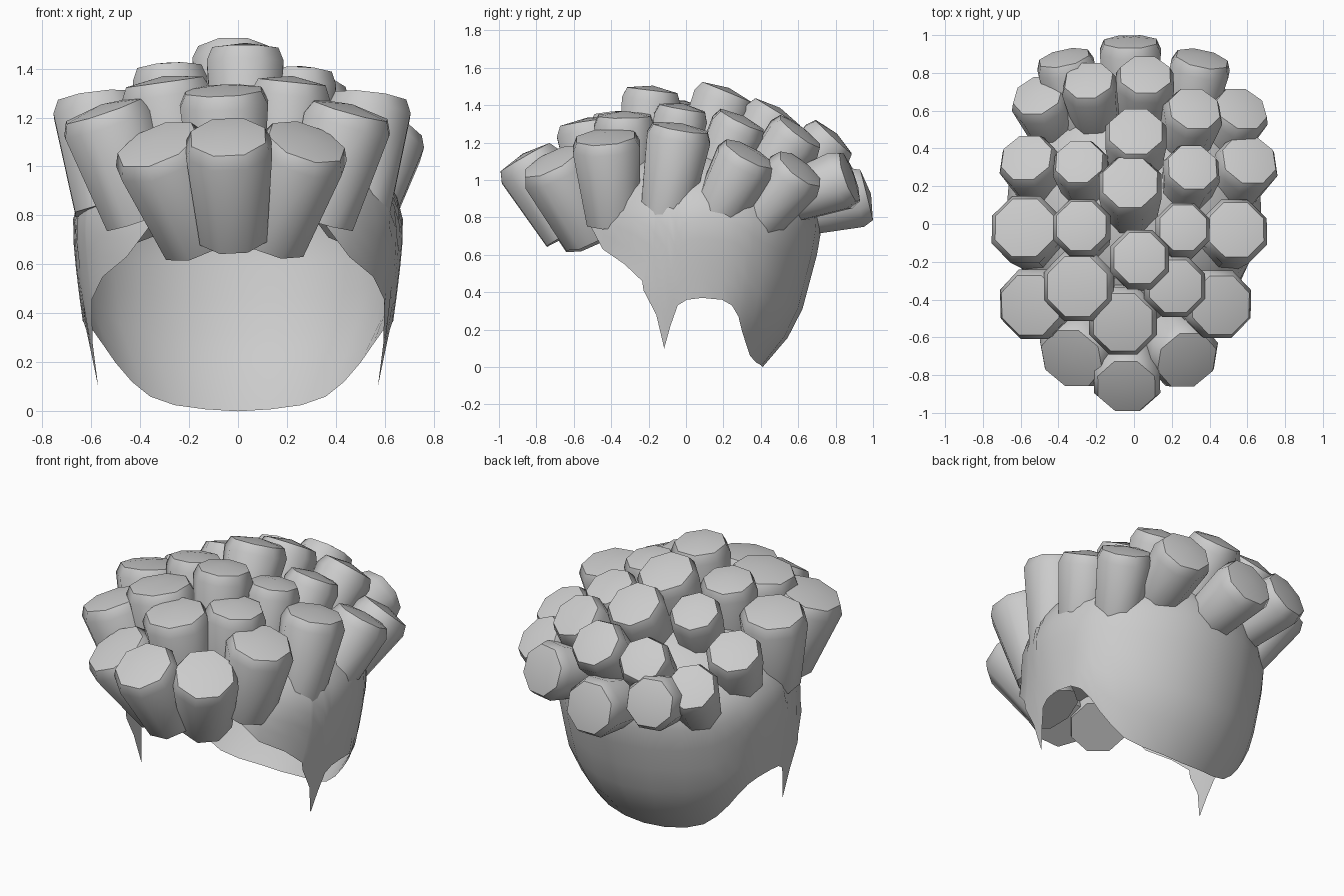
import bpy, bmesh, math
from mathutils import Vector

if "Cube" in bpy.data.objects:
    bpy.data.objects.remove(bpy.data.objects["Cube"])


def interp(knots, v):
    """Piecewise linear lookup in a list of (position, value) pairs."""
    if v <= knots[0][0]:
        return knots[0][1]
    for (p, a), (q, b) in zip(knots, knots[1:]):
        if v <= q:
            return a + (b - a) * (v - p) / (q - p)
    return knots[-1][1]


def finish(bm, name, angle):
    bmesh.ops.recalc_face_normals(bm, faces=bm.faces[:])
    me = bpy.data.meshes.new(name)
    bm.to_mesh(me)
    bm.free()
    ob = bpy.data.objects.new(name, me)
    bpy.context.collection.objects.link(ob)
    bpy.ops.object.select_all(action='DESELECT')
    ob.select_set(True)
    bpy.context.view_layer.objects.active = ob
    bpy.ops.object.shade_smooth_by_angle(angle=math.radians(angle))
    return ob


# Close-cropped cap: elliptical sections above a hem with nape, ear notch and sideburn
FRONT_WIDTH = [(.1, .585), (.4, .64), (.65, .67), (.85, .68)]
BACK_WIDTH = [(0, .42), (.1, .5), (.25, .58), (.36, .63), (.65, .67), (.85, .68)]
BACK = [(0, .31), (.05, .37), (.15, .44), (.3, .52), (.6, .60), (.8, .635)]
FRONT = [(.1, 1.0), (.4, .9), (.6, .75), (.85, .71)]
HEM = [(0, 0), (18, .008), (36, .025), (50, .06), (58, .12), (65, .2),
       (69, .27), (74, .33), (80, .36), (91, .37), (96, .36), (99, .33), (101, .22),
       (102.5, .10), (106, .28), (111.5, .41), (113, .46), (123, .55), (137, .63),
       (148, .76), (165, .82), (180, .86)]
TOP, SHOULDER, ROWS = 1.2, .74, 12


def cap_point(deg, z):
    t = math.radians(deg)
    s = 1.0
    if z > SHOULDER:
        s = math.sqrt(max(0, 1 - ((z - SHOULDER) / (TOP - SHOULDER)) ** 2))
    back = math.cos(t) > 0
    depth = interp(BACK if back else FRONT, z)
    width = interp(BACK_WIDTH if back else FRONT_WIDTH, z)
    return Vector((s * width * math.sin(t), .1 + s * depth * math.cos(t), z))


bm = bmesh.new()
columns = HEM + [(-a, z) for a, z in reversed(HEM[1:-1])]
grid = [[bm.verts.new(cap_point(a, h + (TOP - h) * math.sin(math.pi / 2 * r / ROWS)))
         for r in range(ROWS)] for a, h in columns]
apex = bm.verts.new((0, .1, TOP))
for i, col in enumerate(grid):
    nxt = grid[(i + 1) % len(grid)]
    for r in range(ROWS - 1):
        bm.faces.new((col[r], nxt[r], nxt[r + 1], col[r + 1]))
    bm.faces.new((col[-1], nxt[-1], apex))
finish(bm, "cropped_hair_cap", 60)

# Locks: tip centre x, y, z and tip radius
LOCKS = [
    # front row
    (-.04, -.86, 1.12, .19), (-.33, -.71, 1.09, .205), (.28, -.72, 1.10, .195),
    # outer sides, front to back
    (-.55, -.43, 1.23, .20), (.46, -.43, 1.23, .195),
    (-.58, -.02, 1.28, .195), (.54, -.03, 1.28, .185),
    (-.57, .35, 1.18, .165), (.61, .34, 1.14, .175),
    (-.51, .68, 1.07, .16), (.57, .61, 1.06, .165),
    # back row
    (-.37, .88, 1.01, .165), (.36, .875, 1.015, .17), (-.02, .965, .92, .175),
    # inner pairs
    (-.30, -.33, 1.345, .20), (.22, -.33, 1.345, .175),
    (-.28, -.01, 1.40, .165), (.26, -.02, 1.385, .155),
    (-.29, .33, 1.34, .155), (.31, .30, 1.32, .16),
    (-.24, .76, 1.20, .155), (.32, .61, 1.26, .165),
    # middle line
    (-.06, -.52, 1.31, .195), (.03, -.18, 1.48, .17),
    (-.02, .22, 1.47, .18), (.01, .49, 1.365, .175), (.06, .79, 1.23, .165),
]
LEAN = [(-.85, -.5), (-.69, -.42), (-.52, -.15), (-.42, -.08), (-.18, .12), (0, .18),
        (.22, .38), (.35, .47), (.49, .52), (.62, .6), (.79, .68), (.87, .92), (.95, .97)]
SPREAD = [(-.69, 1.05), (-.43, .58), (-.1, .22), (0, .2), (.35, .42), (.6, .55), (.88, .55)]


def add_lock(x, y, z, r):
    ny, nx = interp(LEAN, y), interp(SPREAD, y) * x
    axis = Vector((nx, ny, math.sqrt(max(.04, 1 - nx * nx - ny * ny)))).normalized()
    length = .47 if y < .3 else .41
    side = Vector((0, 1, 0)).cross(axis)
    if abs(axis.z) < .5:
        side = Vector((0, 0, -1)).cross(axis)
    side.normalize()
    up = axis.cross(side)
    tip = Vector((x, y, z))
    # tapered octagonal body with a softened, slightly domed tip
    bm = bmesh.new()
    rings = []
    for along, scale in ((-length, .78), (-.055, 1.0), (0, .86)):
        rings.append([bm.verts.new(tip + axis * along + r * scale * (
            side * math.cos(math.pi / 4 * (k + .5)) + up * math.sin(math.pi / 4 * (k + .5))))
            for k in range(8)])
    crown = bm.verts.new(tip + axis * .025)
    for k in range(8):
        j = (k + 1) % 8
        for lo, hi in zip(rings, rings[1:]):
            bm.faces.new((lo[k], lo[j], hi[j], hi[k]))
        bm.faces.new((rings[-1][k], rings[-1][j], crown))
    bm.faces.new(rings[0])
    finish(bm, "hair_lock", 55)


for lock in LOCKS:
    add_lock(*lock)
